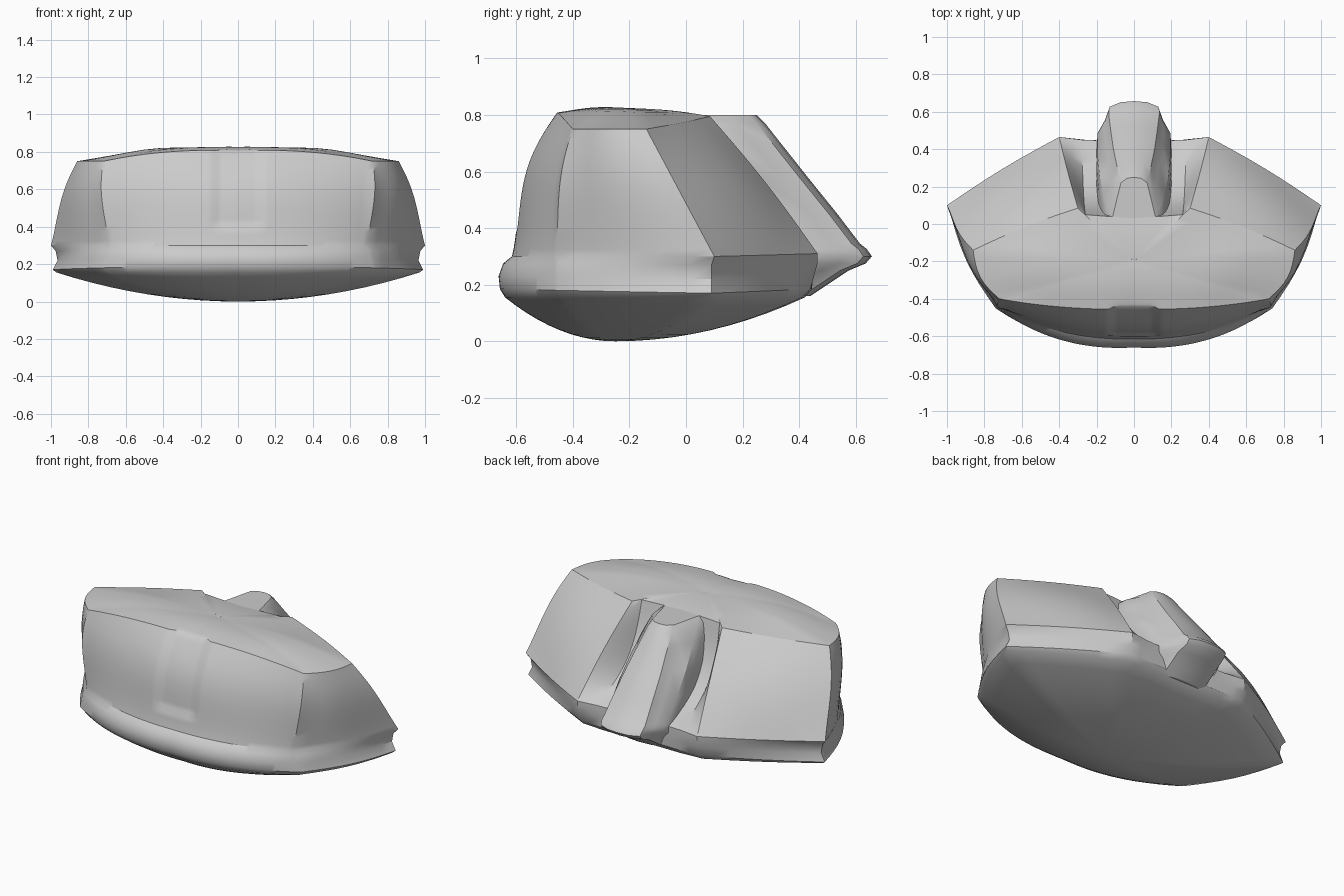
import bpy, bmesh, math
from mathutils import Vector

if "Cube" in bpy.data.objects:
    bpy.data.objects.remove(bpy.data.objects["Cube"])

# Half outlines: front centre, front quarter, front corner, side point,
# wing edge, channel edge, back centre
RIM = [(0, -.637, .155), (.38, -.60, .155), (.72, -.44, .155), (.97, .08, .155),
       (.40, .41, .155), (.26, .42, .155), (0, .42, .155)]
LIP = [(0, -.656, .185), (.39, -.615, .185), (.74, -.45, .18), (.99, .09, .17),
       (.40, .44, .185), (.26, .445, .185), (0, .44, .185)]
BAND = [(0, -.660, .23), (.39, -.62, .23), (.73, -.45, .23), (.965, .09, .22),
        (.40, .455, .24), (.26, .45, .24), (0, .44, .24)]
NECK = [(0, -.645, .275), (.38, -.605, .275), (.72, -.45, .275), (.975, .09, .27),
        (.40, .465, .275), (.26, .45, .275), (0, .44, .275)]
BELT = [(0, -.615, .30), (.37, -.58, .30), (.69, -.46, .30), (1, .10, .30),
        (.40, .465, .31), (.28, .45, .31), (0, .44, .31)]
TOP = [(0, -.455, .805), (.37, -.445, .80), (.72, -.40, .75), (.86, -.14, .75),
       (.30, .085, .795), (.26, .05, .80), (0, .03, .80)]
N_FRONT, N_SIDE = 28, 8


def half_outline(keys):
    """Smooth front arc, gently bowed side, straight wing, channel and back."""
    k = [Vector(p) for p in keys]
    pts = []
    ctrl = 2 * k[1] - (k[0] + k[2]) / 2
    for i in range(N_FRONT):
        t = i / N_FRONT
        pts.append(k[0] * (1 - t) ** 2 + ctrl * 2 * t * (1 - t) + k[2] * t * t)
    for a, b, n, bow in ((2, 3, N_SIDE, .035), (3, 4, N_SIDE, .012), (4, 5, 2, 0), (5, 6, 4, 0)):
        d = k[b] - k[a]
        out = Vector((d.y, -d.x, 0)).normalized()
        for i in range(n):
            t = i / n
            pts.append(k[a] + d * t + out * bow * math.sin(math.pi * t))
    pts.append(k[6])
    return pts


def full(half):
    return half + [Vector((-p.x, p.y, p.z)) for p in reversed(half[1:-1])]


def loft(name, rings, cap_start=None, cap_end=None, angle=32):
    bm = bmesh.new()
    vs = [[bm.verts.new(p) for p in r] for r in rings]
    n = len(rings[0])
    for a, b in zip(vs, vs[1:]):
        for i in range(n):
            bm.faces.new((a[i], a[(i + 1) % n], b[(i + 1) % n], b[i]))
    for ring, cap in ((vs[0], cap_start), (vs[-1], cap_end)):
        if cap is None:
            bm.faces.new(ring)
        else:
            c = bm.verts.new(cap)
            for i in range(n):
                bm.faces.new((ring[i], ring[(i + 1) % n], c))
    bmesh.ops.recalc_face_normals(bm, faces=bm.faces)
    me = bpy.data.meshes.new(name)
    bm.to_mesh(me)
    bm.free()
    ob = bpy.data.objects.new(name, me)
    bpy.context.collection.objects.link(ob)
    bpy.ops.object.select_all(action='DESELECT')
    ob.select_set(True)
    bpy.context.view_layer.objects.active = ob
    bpy.ops.object.shade_smooth_by_angle(angle=math.radians(angle))
    return ob


rings = []

# Rounded underside
centre = Vector((0, -.25, 0))
rim = half_outline(RIM)
for i in range(1, 10):
    s = i / 10
    rings.append(full([Vector((p.x * s, centre.y + (p.y - centre.y) * s, .155 * s * s))
                       for p in rim]))

# Rolled base band
for keys in (RIM, LIP, BAND, NECK):
    rings.append(full(half_outline(keys)))

# Upper walls: bulging front, hollowed channels and recessed front panel
lo, hi = half_outline(BELT), half_outline(TOP)
i_side = N_FRONT + N_SIDE
i_chan = i_side + N_SIDE + 1
LEVELS = 18
for j in range(LEVELS + 1):
    t = j / LEVELS
    arch = math.sin(math.pi * t)
    high = math.sin(math.pi * t ** 1.4)          # bulge weighted to the top
    row = []
    for i, (a, b) in enumerate(zip(lo, hi)):
        p = a.lerp(b, t)
        if i <= N_FRONT:
            p.y -= .05 * high * (1 - .6 * i / N_FRONT)
            if p.x < .13 and t > .18:
                p.y += .015
        if N_FRONT <= i <= i_side:
            p.x += .022 * high
        elif i_side < i <= i_chan:
            w = math.sin(math.pi * (i - i_side) / (N_SIDE + 1))
            p += Vector((.25, .4, .3)) * .06 * arch * w
            p.x += .022 * high * max(0, 1 - (i - i_side) / 4)
            if i == i_chan:
                p += Vector((0, -.03, -.03)) * arch
        elif i > i_chan:
            p += Vector((0, -.08, -.06)) * arch
        row.append(p)
    rings.append(full(row))

# Top plate: soft dome with a low shoulder swell on each side
tc = Vector((0, -.2, .822))
for i in range(1, 10):
    s = 1 - i / 10
    row = []
    for p in hi:
        q = tc.lerp(p, s)
        edge = 1 - s ** 4
        swell = math.exp(-((q.x - .48) / .22) ** 2 - ((q.y + .26) / .2) ** 2)
        front = math.exp(-(q.x / .4) ** 2 - ((q.y + .33) / .12) ** 2)
        q.z = p.z + (tc.z - p.z) * (1 - s ** 2) + edge * (.018 * swell + .008 * front)
        row.append(q)
    rings.append(full(row))
loft("torso_shell", rings, (0, -.25, 0), tc)

# Rear spine, swept down to the tail knob: height, back y, ridge half width, flare
spine = []
for z, y, w, f in ((.16, .44, .14, .20), (.20, .50, .14, .20), (.25, .575, .14, .20),
                   (.275, .635, .13, .20), (.30, .657, .13, .20), (.325, .64, .135, .20),
                   (.345, .615, .135, .20), (.45, .535, .125, .20), (.58, .43, .11, .19),
                   (.70, .335, .09, .17), (.77, .28, .08, .15), (.80, .25, .07, .12)):
    half = [(0, y), (w * .55, y - .006), (w, y - .03), (w + (f - w) * .35, y - .10),
            (f * .97, y - .17), (f, y - .24), (f, y - .34), (0, y - .34)]
    half = [Vector((x, max(yy, .02), z)) for x, yy in half]
    if z == .80:
        for p in half:
            if p.y < .1:
                p.y = .03
    spine.append(full(half))
loft("rear_spine", spine)
